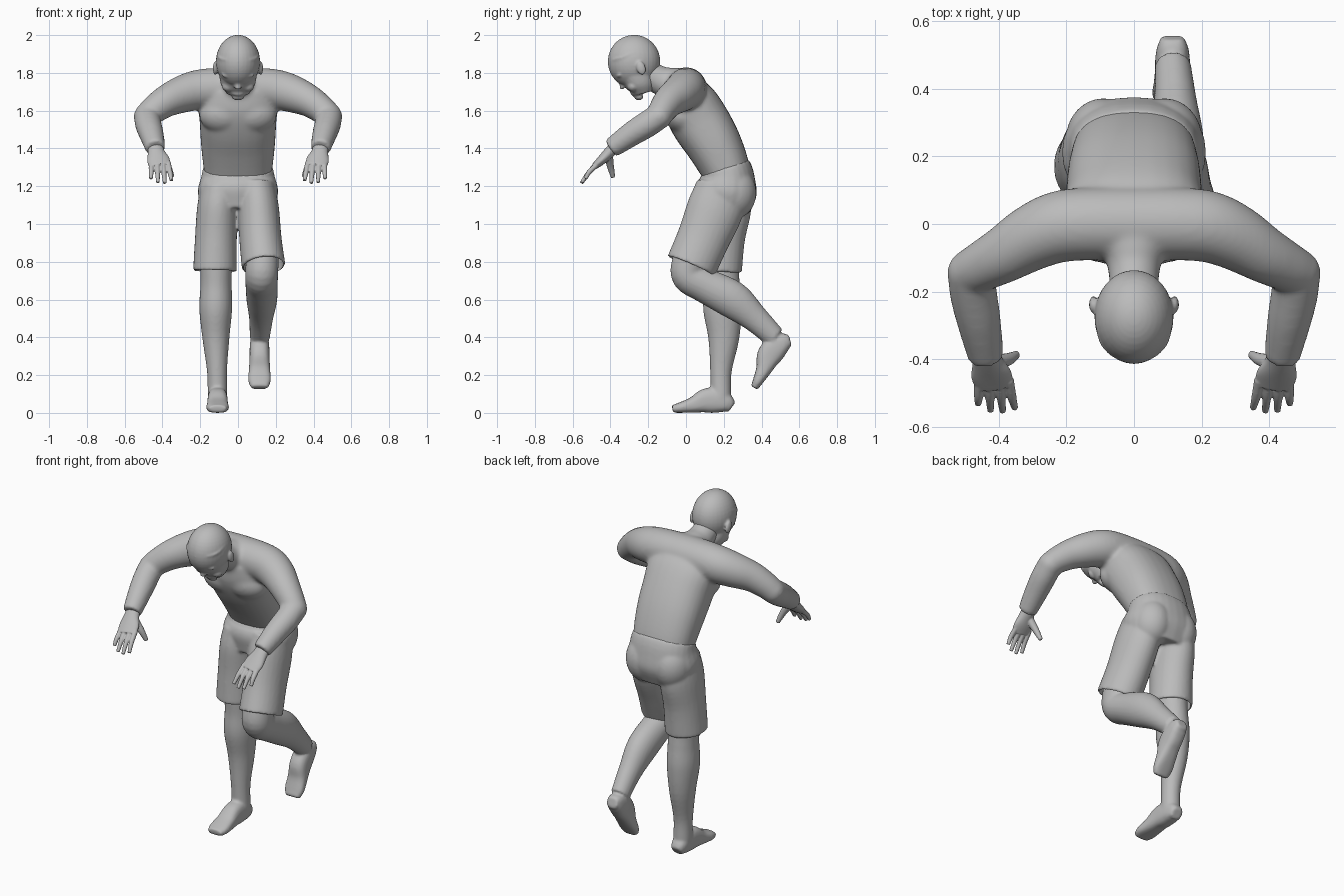
import bpy, bmesh, math
from mathutils import Vector, Matrix

cube = bpy.data.objects.get("Cube")
if cube:
    bpy.data.objects.remove(cube, do_unlink=True)

grey = bpy.data.materials.new("plain grey")
grey.use_nodes = True
tone = (0.5, 0.5, 0.5, 1)
grey.diffuse_color = tone
grey.node_tree.nodes["Principled BSDF"].inputs["Base Color"].default_value = tone


def spline(stations, steps=5):
    """Pass a smooth curve through stations of (x, y, z, half width, half depth)."""
    rows = [Vector(s if len(s) == 5 else (*s, s[3])) for s in stations]
    rows = [2 * rows[0] - rows[1]] + rows + [2 * rows[-1] - rows[-2]]
    out = []
    for a, b, c, d in zip(rows, rows[1:], rows[2:], rows[3:]):
        for i in range(steps):
            t = i / steps
            out.append(b + (c - a) * (t / 2) + (2 * a - 5 * b + 4 * c - d) * (t * t / 2)
                       + (3 * b - a - 3 * c + d) * (t ** 3 / 2))
    return out + [rows[-2]]


def loft(bm, stations, side=1, across=(1, 0, 0), square=1.0, sides=28):
    """Skin elliptical rings along the stations, closing both ends."""
    rows = spline(stations)
    centres = [Vector((r[0] * side, r[1], r[2])) for r in rows]
    rings = []
    for i, (c, r) in enumerate(zip(centres, rows)):
        along = (centres[min(i + 1, len(rows) - 1)] - centres[max(i - 1, 0)]).normalized()
        wide = Vector(across)
        wide = (wide - along * wide.dot(along)).normalized()
        deep = along.cross(wide)
        ring = []
        for k in range(sides):
            a = math.tau * k / sides
            u, v = (math.copysign(abs(f) ** square, f) for f in (math.cos(a), math.sin(a)))
            ring.append(bm.verts.new(c + wide * u * r[3] + deep * v * r[4]))
        rings.append(ring)
    for low, high in zip(rings, rings[1:]):
        for k in range(sides):
            j = (k + 1) % sides
            bm.faces.new((low[k], low[j], high[j], high[k]))
    bm.faces.new(rings[0][::-1])
    bm.faces.new(rings[-1])


def ball(bm, centre, radii, tilt=0):
    place = Matrix.Translation(centre) @ Matrix.Rotation(tilt, 4, "X") @ Matrix.Diagonal((*radii, 1))
    bmesh.ops.create_uvsphere(bm, u_segments=32, v_segments=20, radius=1, matrix=place)


def add_object(name, bm):
    bmesh.ops.recalc_face_normals(bm, faces=bm.faces)
    mesh = bpy.data.meshes.new(name)
    bm.to_mesh(mesh)
    bm.free()
    mesh.materials.append(grey)
    obj = bpy.data.objects.new(name, mesh)
    bpy.context.collection.objects.link(obj)
    return obj


def fuse(name, bm, voxel, relax, cutter=None):
    """Merge overlapping volumes into one smooth skin."""
    obj = add_object(name, bm)
    remesh = obj.modifiers.new("fuse", "REMESH")
    remesh.mode = "VOXEL"
    remesh.voxel_size = voxel
    smooth = obj.modifiers.new("relax", "SMOOTH")
    smooth.factor = 0.5
    smooth.iterations = relax
    if cutter:
        cut = obj.modifiers.new("hollow", "BOOLEAN")
        cut.operation = "DIFFERENCE"
        cut.object = cutter
    bpy.ops.object.select_all(action="DESELECT")
    obj.select_set(True)
    bpy.context.view_layer.objects.active = obj
    bpy.ops.object.convert(target="MESH")
    bpy.ops.object.shade_smooth_by_angle(angle=math.radians(50))


# Torso, neck and arms
bm = bmesh.new()
loft(bm, [(0, .22, 1.2, .17, .115), (0, .208, 1.29, .182, .13), (0, .148, 1.42, .196, .147),
          (0, .075, 1.54, .203, .156), (0, .01, 1.65, .21, .145), (0, -.04, 1.74, .16, .1)], square=.85)
loft(bm, [(0, .02, 1.7, .15, .11), (0, -.06, 1.738, .105, .09), (0, -.13, 1.757, .078),
          (0, -.23, 1.81, .07)])
for side in (1, -1):
    ball(bm, (side * .075, -.025, 1.575), (.13, .088, .1), .5)
    loft(bm, [(0, 0, 1.72, .11), (.13, 0, 1.718, .108), (.22, -.008, 1.708, .106),
              (.3, -.04, 1.685, .098), (.38, -.088, 1.65, .085), (.445, -.123, 1.605, .075),
              (.483, -.143, 1.57, .069)], side, across=(0, 0, 1))
    ball(bm, (side * .483, -.143, 1.57), (.069, .069, .069))
    loft(bm, [(.483, -.143, 1.57, .069), (.474, -.21, 1.525, .07), (.458, -.29, 1.475, .065),
              (.437, -.397, 1.4, .053)], side, across=(0, 0, 1))
fuse("torso_and_arms", bm, .01, 12)

# Head: skull, jaw, features and ears
bm = bmesh.new()
ball(bm, (0, -.275, 1.86), (.117, .139, .141))
loft(bm, [(0, -.3, 1.9, .113, .115), (0, -.285, 1.855, .108, .105), (0, -.26, 1.79, .1, .09),
          (0, -.235, 1.735, .088, .076), (0, -.222, 1.692, .06, .054)], square=.9)
loft(bm, [(0, -.348, 1.78, .01), (0, -.338, 1.745, .016), (0, -.326, 1.723, .023)])
ball(bm, (0, -.34, 1.722), (.013, .012, .011))
ball(bm, (0, -.277, 1.693), (.036, .016, .016), .5)
ball(bm, (0, -.25, 1.672), (.034, .024, .017))
for side in (1, -1):
    ball(bm, (side * .042, -.348, 1.79), (.045, .024, .016), .5)
    ball(bm, (side * .042, -.325, 1.76), (.022, .016, .014), .5)
    ball(bm, (side * .05, -.28, 1.73), (.036, .03, .03))
    ball(bm, (side * .12, -.238, 1.825), (.013, .024, .038), .3)
fuse("head", bm, .006, 6)

# Hands: palm, four fingers and a thumb
for side, name in ((1, "left_hand"), (-1, "right_hand")):
    bm = bmesh.new()
    loft(bm, [(.44, -.36, 1.425, .038, .034), (.433, -.405, 1.38, .045, .03),
              (.422, -.445, 1.34, .06, .025), (.412, -.482, 1.307, .056, .018)], side)
    for base, tip, reach, drop in ((.458, .461, -.532, 1.24), (.428, .424, -.552, 1.22),
                                   (.398, .388, -.554, 1.216), (.37, .352, -.545, 1.23)):
        loft(bm, [(base, -.46, 1.325, .015), ((base + tip) / 2, -.51, 1.278, .0135),
                  (tip, reach, drop, .01)], side, sides=12)
    loft(bm, [(.41, -.41, 1.365, .024), (.372, -.4, 1.305, .019), (.347, -.386, 1.248, .012)],
         side, sides=12)
    fuse(name, bm, .004, 3)

# Shorts, with hollow leg openings
legs = {"left": [(.095, .19, 1.2, .1, .135), (.108, .155, 1.08, .109, .15),
                 (.119, .09, .92, .112, .139), (.135, .027, .776, .116, .136)],
        "right": [(-.095, .2, 1.2, .1, .135), (-.108, .195, 1.08, .109, .15),
                  (-.117, .18, .92, .111, .132), (-.122, .17, .75, .116, .126)]}
bm, hollow = bmesh.new(), bmesh.new()
loft(bm, [(0, .203, 1.298, .185, .134), (0, .217, 1.25, .195, .145), (0, .212, 1.17, .213, .163),
          (0, .2, 1.07, .19, .135)], square=.9)
for side in (1, -1):
    ball(bm, (side * .09, .25, 1.165), (.112, .122, .14))
for path in legs.values():
    loft(bm, path)
    middle, hem = Vector(path[2]), Vector(path[3])
    inset = Vector((0, 0, 0, .01, .01))
    loft(hollow, [tuple(hem.lerp(middle, t) - inset) for t in (.6, .2, -.2)])
cutter = add_object("shorts_cutter", hollow)
cutter.hide_render = True
fuse("shorts", bm, .008, 9, cutter)
bpy.data.objects.remove(cutter, do_unlink=True)


# Legs and feet
def foot(bm, heel, tilt):
    part = bmesh.new()
    loft(part, [(0, y, h / 2, w, h / 2) for y, w, h in (
        (0, .034, .06), (-.03, .047, .1), (-.08, .052, .13), (-.14, .053, .128), (-.205, .056, .085),
        (-.27, .06, .057), (-.315, .046, .04))], square=.75)
    part.transform(Matrix.Translation(heel) @ Matrix.Rotation(tilt, 4, "X"))
    temp = bpy.data.meshes.new("foot_part")
    part.to_mesh(temp)
    part.free()
    bm.from_mesh(temp)
    bpy.data.meshes.remove(temp)


bm = bmesh.new()
loft(bm, [(-.118, .18, .95, .09, .1), (-.116, .185, .76, .083, .095), (-.116, .19, .67, .083, .096),
          (-.118, .193, .55, .087, .102), (-.117, .2, .4, .072, .083), (-.111, .185, .22, .053, .057),
          (-.108, .185, .08, .052, .054)])
foot(bm, (-.108, .243, 0), 0)
fuse("right_leg", bm, .008, 6)

bm = bmesh.new()
loft(bm, [(.13, .07, .92, .09, .1), (.128, .02, .8, .087, .094), (.125, .015, .725, .087, .09),
          (.125, .1, .675, .085, .092), (.126, .245, .6, .081, .099), (.122, .365, .5, .063, .073),
          (.115, .47, .4, .053, .058)])
foot(bm, (.114, .575, .365), math.radians(51))
fuse("left_leg", bm, .008, 6)
